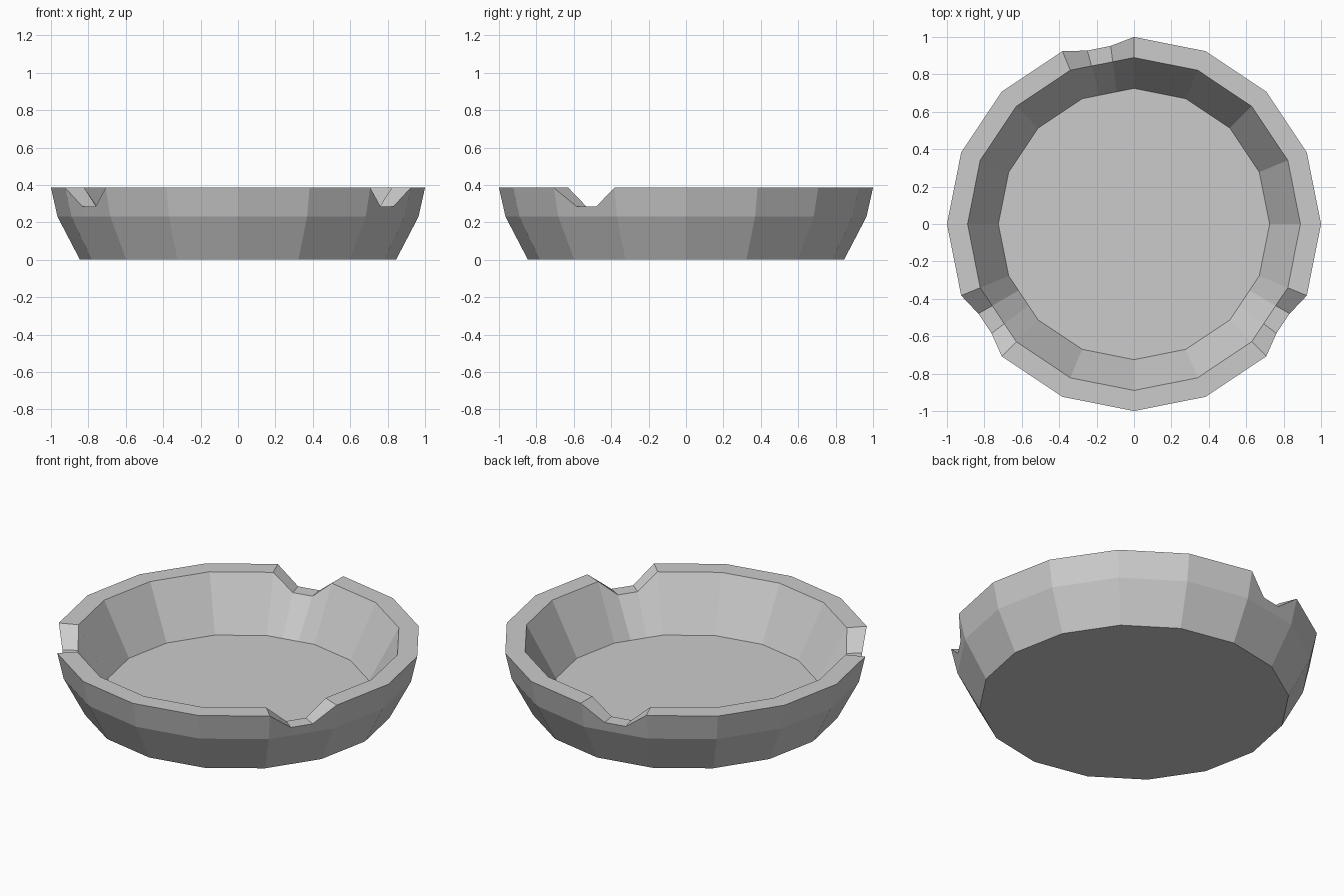
import bpy, bmesh, math
from mathutils import Vector

if "Cube" in bpy.data.objects:
    bpy.data.objects.remove(bpy.data.objects["Cube"])

SIDES = 16
NOTCHED = {4, 9, 14}          # rim segments that carry a rest notch
TOP, NOTCH_Z = 0.385, 0.285
# closed-up profile (radius, z): base, shoulder, outer rim, inner rim, floor
PROFILE = [(0.845, 0.0), (0.965, 0.23), (1.0, TOP), (0.89, TOP), (0.725, 0.08)]
NOTCH = [(0.845, 0.0), (0.965, 0.23), (0.977, NOTCH_Z), (0.89, NOTCH_Z), (0.725, 0.08)]


def corner(i):
    a = 2 * math.pi * i / SIDES
    return Vector((math.cos(a), math.sin(a), 0))


# columns around the dish: corners, plus thirds of the notched segments
columns = []
for i in range(SIDES):
    columns.append((corner(i), PROFILE))
    if i in NOTCHED:
        for t in (1 / 3, 2 / 3):
            columns.append((corner(i).lerp(corner(i + 1), t), NOTCH))

bm = bmesh.new()
rows = [[bm.verts.new((d.x * r, d.y * r, z)) for r, z in prof] for d, prof in columns]

# walls and rim
for i, row in enumerate(rows):
    nxt = rows[(i + 1) % len(rows)]
    for k in range(len(PROFILE) - 1):
        bm.faces.new((row[k], nxt[k], nxt[k + 1], row[k + 1]))

# underside and dish floor
bm.faces.new([row[0] for row in reversed(rows)])
bm.faces.new([row[-1] for row in rows])
bmesh.ops.recalc_face_normals(bm, faces=bm.faces[:])

mesh = bpy.data.meshes.new("notched_dish")
bm.to_mesh(mesh)
bm.free()
dish = bpy.data.objects.new("notched_dish", mesh)
bpy.context.collection.objects.link(dish)
